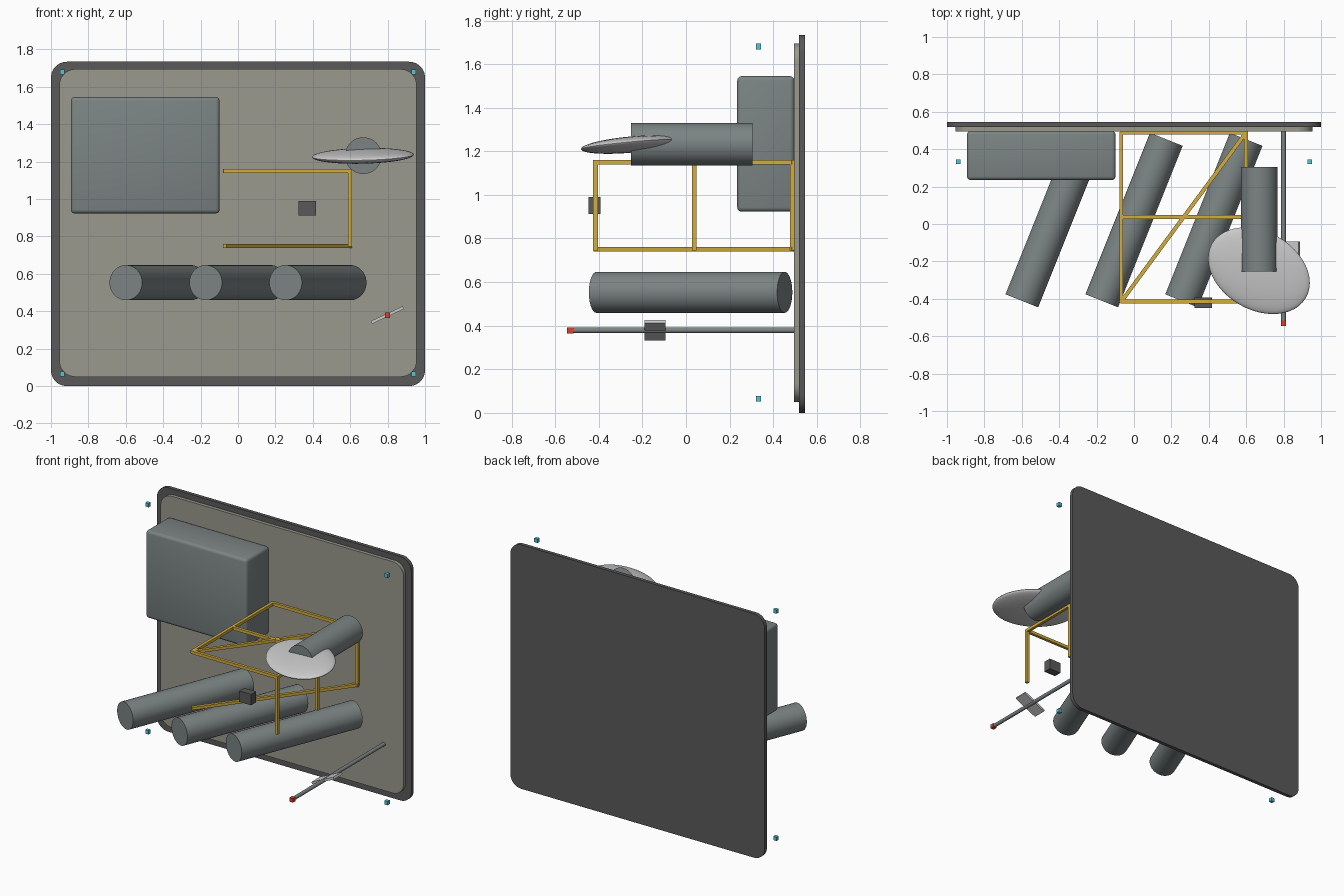
import bpy, bmesh
from math import radians, cos, sin
from mathutils import Matrix, Vector

if "Cube" in bpy.data.objects:
    bpy.data.objects.remove(bpy.data.objects["Cube"])


def material(name, rgb):
    m = bpy.data.materials.new(name)
    m.diffuse_color = (*rgb, 1)
    m.use_nodes = True
    m.node_tree.nodes["Principled BSDF"].inputs["Base Color"].default_value = m.diffuse_color
    return m


DARK = material("dark_grey", (0.1, 0.1, 0.1))
PANEL = material("warm_grey", (0.32, 0.32, 0.27))
STEEL = material("steel_grey", (0.2, 0.23, 0.23))
SILVER = material("silver", (0.6, 0.6, 0.6))
GOLD = material("gold", (0.65, 0.42, 0.05))
RED = material("red", (0.7, 0.05, 0.03))
CYAN = material("cyan", (0.1, 0.55, 0.65))


def finish(name, bm, mat, matrix, smooth=False):
    me = bpy.data.meshes.new(name)
    bmesh.ops.recalc_face_normals(bm, faces=bm.faces)
    bm.to_mesh(me)
    bm.free()
    me.materials.append(mat)
    ob = bpy.data.objects.new(name, me)
    ob.matrix_world = matrix
    bpy.context.collection.objects.link(ob)
    if smooth:
        bpy.ops.object.select_all(action='DESELECT')
        ob.select_set(True)
        bpy.context.view_layer.objects.active = ob
        bpy.ops.object.shade_smooth_by_angle(angle=radians(35))
    return ob


def box(name, loc, size, mat, rot=Matrix(), bevel=0, corners_only=False, segments=3):
    bm = bmesh.new()
    bmesh.ops.create_cube(bm, size=1, matrix=Matrix.Diagonal((*size, 1)))
    if bevel:
        # corners_only rounds just the outline seen from the front
        edges = [e for e in bm.edges if not corners_only
                 or abs(e.verts[0].co.y - e.verts[1].co.y) > 1e-4]
        bmesh.ops.bevel(bm, geom=edges, offset=bevel, segments=segments,
                        profile=0.5, affect='EDGES')
    return finish(name, bm, mat, Matrix.Translation(loc) @ rot, bool(bevel))


def span(a, b):
    a, b = Vector(a), Vector(b)
    return (b - a).length, Matrix.Translation((a + b) / 2) @ (b - a).to_track_quat('Z', 'Y').to_matrix().to_4x4()


def tube(name, a, b, r, mat, sides=48):
    length, m = span(a, b)
    bm = bmesh.new()
    bmesh.ops.create_cone(bm, cap_ends=True, segments=sides, radius1=r, radius2=r, depth=length)
    return finish(name, bm, mat, m, True)


# Back plate and raised panel
box("back_plate", (0, 0.532, 0.867), (2, 0.026, 1.734), DARK, bevel=0.085, corners_only=True, segments=10)
box("front_panel", (0, 0.508, 0.872), (1.91, 0.026, 1.645), PANEL, bevel=0.085, corners_only=True, segments=10)

# Equipment case
box("equipment_case", (-0.496, 0.366, 1.234), (0.795, 0.262, 0.622), STEEL, bevel=0.02)

# Row of three slanted tanks
for i, x in enumerate((-0.427, 0, 0.427)):
    d = Vector((sin(radians(21.8)), cos(radians(21.8)), 0)) * 0.465
    c = Vector((x, 0.021, 0.553))
    tube(f"tank_{i + 1}", c - d, c + d, 0.094, STEEL)

# Gold support frame
L, R, F, M, B, T, U = -0.068, 0.598, -0.415, 0.037, 0.488, 1.15, 0.75
bars = {
    "frame_left_rail": ((L, F, T), (L, B, T)),
    "frame_right_rail": ((R, F, T), (R, B, T)),
    "frame_front_rail": ((L, F, T), (R, F, T)),
    "frame_middle_rail": ((L, M, T), (R, M, T)),
    "frame_back_rail": ((L, B, T), (R, B, T)),
    "frame_top_diagonal": ((L, F, T), (R, B, T)),
    "frame_bottom_diagonal": ((L, F, U), (R, B, U)),
    "frame_front_post": ((R, F, T), (R, F, U)),
    "frame_middle_post": ((R, M, T), (R, M, U)),
    "frame_back_post": ((R, B, T), (R, B, U)),
}
for name, (a, b) in bars.items():
    length, m = span(a, b)
    bm = bmesh.new()
    bmesh.ops.create_cube(bm, size=1, matrix=Matrix.Diagonal((0.021, 0.021, length + 0.01, 1)))
    finish(name, bm, GOLD, m)

# Small block on the frame front
box("control_block", (0.37, -0.42, 0.951), (0.093, 0.056, 0.078), DARK)

# Horizontal barrel and tilted dish
tube("barrel", (0.67, -0.253, 1.232), (0.67, 0.305, 1.232), 0.098, STEEL)
bm = bmesh.new()
bmesh.ops.create_uvsphere(bm, u_segments=48, v_segments=24, radius=1,
                          matrix=Matrix.Diagonal((0.29, 0.21, 0.035, 1)))
tilt = Vector((0, 0, 1)).rotation_difference(Vector((-0.049, -0.106, 1))).to_matrix().to_4x4()
finish("dish", bm, SILVER,
       Matrix.Translation((0.668, -0.25, 1.231)) @ tilt @ Matrix.Rotation(radians(-30), 4, 'Z'), True)

# Probe rod with angled blade and red tip
tube("probe_rod", (0.8, -0.516, 0.379), (0.8, 0.495, 0.379), 0.013, STEEL, 24)
box("probe_blade", (0.799, -0.142, 0.38), (0.188, 0.096, 0.016), SILVER, Matrix.Rotation(radians(-25), 4, 'Y'))
box("probe_tip", (0.8, -0.53, 0.378), (0.028, 0.03, 0.028), RED)

# Four corner markers
for sx in (-1, 1):
    for z in (0.065, 1.68):
        box("corner_marker", (sx * 0.94, 0.332, z), (0.026, 0.024, 0.027), CYAN)
